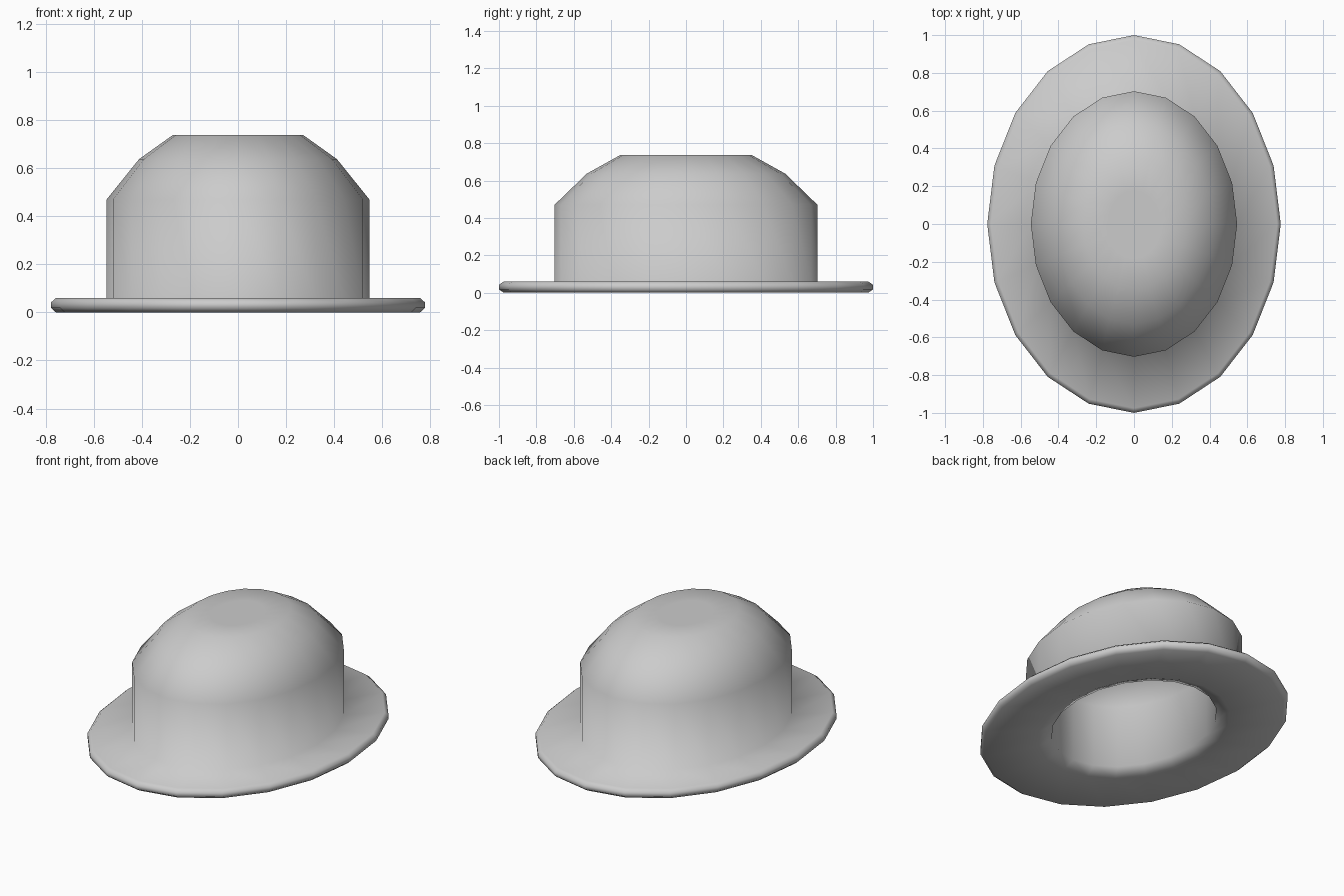
import bpy, bmesh
from math import cos, sin, pi

if "Cube" in bpy.data.objects:
    bpy.data.objects.remove(bpy.data.objects["Cube"])

SIDES = 20
ASPECT = 0.777  # width relative to depth


def lathe(name, profile):
    """Revolve (radius, z) points into an oval shell, capping both ends."""
    bm = bmesh.new()
    rings = []
    for r, z in profile:
        rings.append([bm.verts.new((ASPECT * r * cos(2 * pi * i / SIDES),
                                    r * sin(2 * pi * i / SIDES), z))
                      for i in range(SIDES)])
    for a, b in zip(rings, rings[1:]):
        for i in range(SIDES):
            j = (i + 1) % SIDES
            bm.faces.new((a[i], a[j], b[j], b[i]))
    bm.faces.new(rings[0])
    bm.faces.new(rings[-1])
    bmesh.ops.recalc_face_normals(bm, faces=bm.faces)
    for f in bm.faces:
        f.smooth = True
    mesh = bpy.data.meshes.new(name)
    bm.to_mesh(mesh)
    bm.free()
    obj = bpy.data.objects.new(name, mesh)
    bpy.context.collection.objects.link(obj)
    return obj


# outer crown from the top down
crown_outside = [(0.18, 0.737), (0.35, 0.737), (0.53, 0.637), (0.703, 0.47), (0.703, 0.06)]
# rolled brim edge
brim = [(0.975, 0.06), (1.0, 0.042), (1.0, 0.018), (0.975, 0.0)]
# chamfered head opening and the hollow inside
hollow = [(0.62, 0.0), (0.535, 0.03), (0.535, 0.42), (0.42, 0.53), (0.28, 0.61), (0.15, 0.61)]

lathe("hat", crown_outside + brim + hollow)
